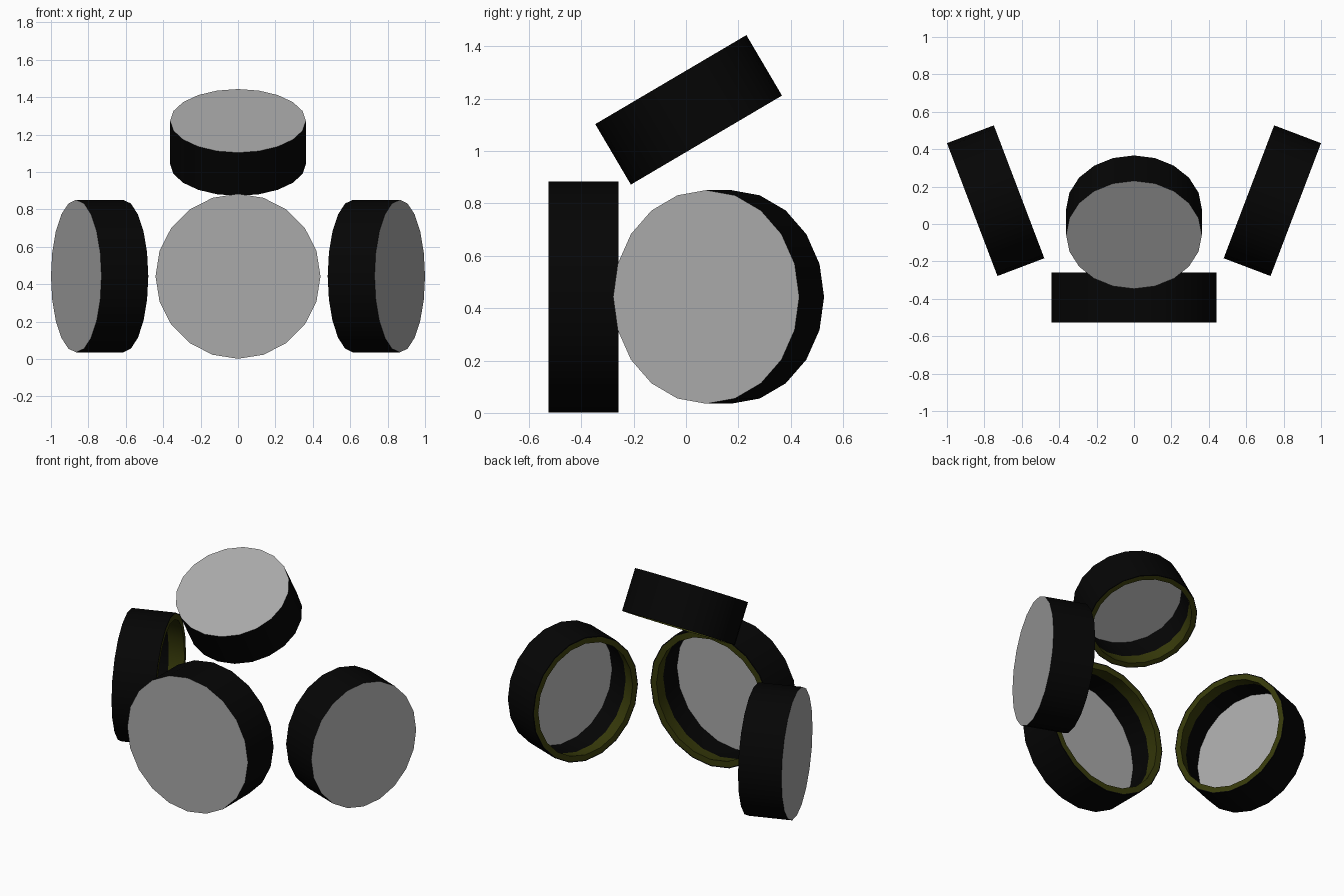
import bpy, bmesh, math
from mathutils import Vector

if "Cube" in bpy.data.objects:
    bpy.data.objects.remove(bpy.data.objects["Cube"])

SIDES = 20
DEPTH = 0.268


def mat(name, col):
    m = bpy.data.materials.new(name)
    m.diffuse_color = (*col, 1)
    m.use_nodes = True
    m.node_tree.nodes["Principled BSDF"].inputs["Base Color"].default_value = m.diffuse_color
    return m


MATS = [mat("shell black", (0.0015, 0.0015, 0.0015)),
        mat("head grey", (0.40, 0.40, 0.40)),
        mat("hoop olive", (0.038, 0.042, 0.003))]


def drum(name, head, axis, u, v):
    """Open drum: head at `head`, shell running along `axis`, ellipse radii u and v."""
    head, axis, u, v = Vector(head), Vector(axis).normalized(), Vector(u), Vector(v)
    bm = bmesh.new()

    def ring(r, t):
        return [bm.verts.new(head + axis * t
                             + u * r * math.cos(2 * math.pi * i / SIDES)
                             + v * r * math.sin(2 * math.pi * i / SIDES))
                for i in range(SIDES)]

    # outer shell, hoop rim, tapering hoop, inner wall near the head
    profile = [(1, 0, 0), (1, DEPTH, 0), (0.985, DEPTH, 0), (0.90, DEPTH, 2),
               (0.95, DEPTH * 0.62, 2), (0.98, 0.004, 0)]
    rings = [ring(r, t) for r, t, _ in profile]
    for a, b, (_, _, m) in zip(rings, rings[1:], profile[1:]):
        for i in range(SIDES):
            j = (i + 1) % SIDES
            bm.faces.new((a[i], a[j], b[j], b[i])).material_index = m
    # head, outside and inside
    for r in (rings[0], rings[-1]):
        bm.faces.new(r).material_index = 1
    bmesh.ops.recalc_face_normals(bm, faces=bm.faces)
    me = bpy.data.meshes.new(name)
    bm.to_mesh(me)
    bm.free()
    for m in MATS:
        me.materials.append(m)
    ob = bpy.data.objects.new(name, me)
    bpy.context.collection.objects.link(ob)
    bpy.context.view_layer.objects.active = ob
    ob.select_set(True)
    bpy.ops.object.shade_smooth_by_angle(angle=math.radians(30))
    ob.select_set(False)


# Large front drum
drum("front_drum", (0, -0.526, 0.442), (0, 1, 0), (0.441, 0, 0), (0, 0, 0.441))

# Side drums, turned outwards
c, s = math.cos(math.radians(20.8)), math.sin(math.radians(20.8))
for name, k in (("right_drum", 1), ("left_drum", -1)):
    drum(name, (0.865 * k, 0.077, 0.443), (-c * k, s, 0),
         (0.38 * s * k, 0.38 * c, 0), (0, 0, 0.408))

# Top drum, tilted forwards
c, s = math.cos(math.radians(30.5)), math.sin(math.radians(30.5))
drum("top_drum", (0, -0.058, 1.273), (0, s, -c),
     (0.363, 0, 0), (0, 0.335 * c, 0.335 * s))
